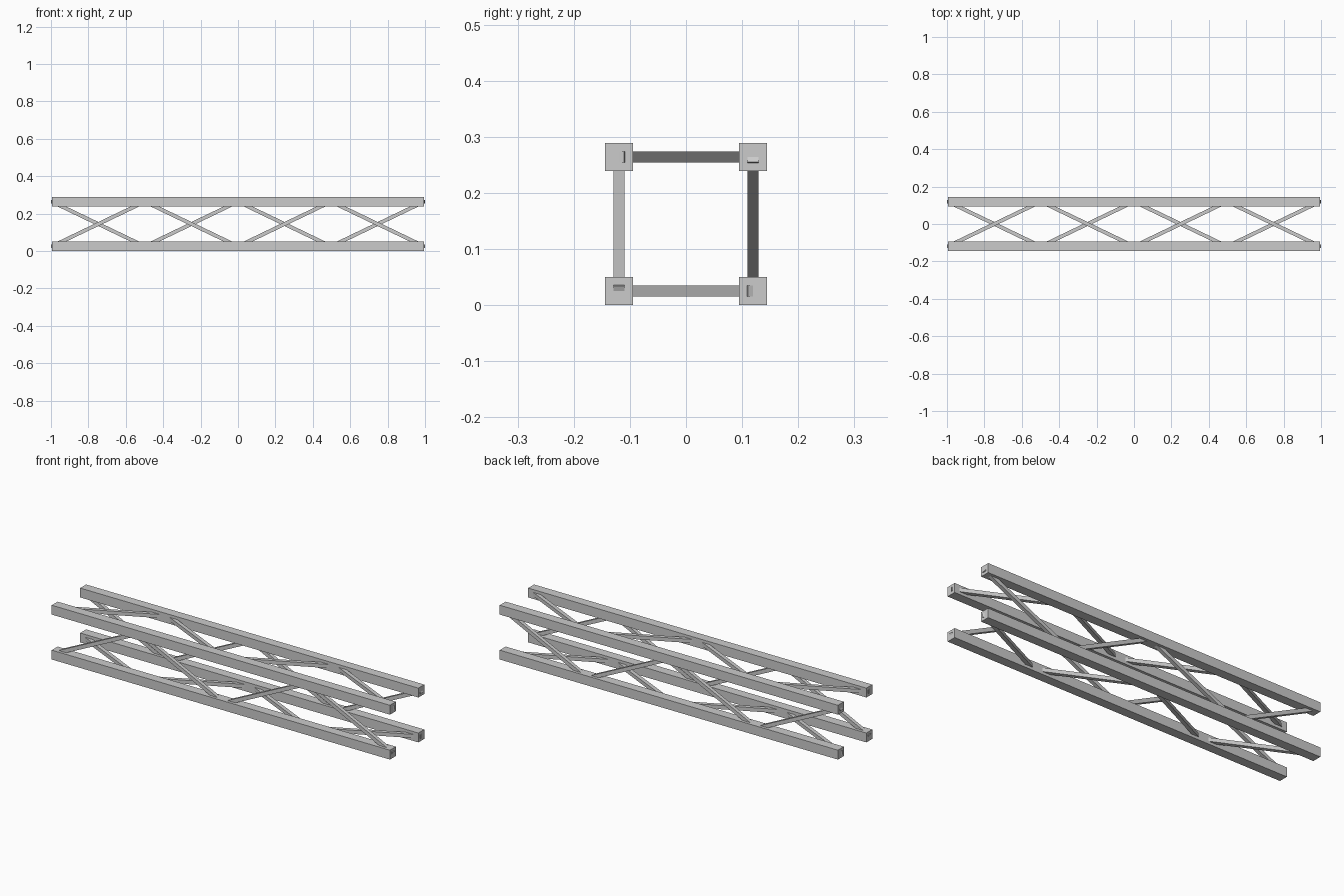
import bpy
import math
from mathutils import Vector, Matrix

if "Cube" in bpy.data.objects:
    bpy.data.objects.remove(bpy.data.objects["Cube"])

HALF_LEN = 0.9957   # half chord length; brace corners reach x = +-1
HALF_GAP = 0.1195   # half spacing between chord centres
CHORD = 0.0498
BRACE = 0.0199
MID_Z = HALF_GAP + CHORD / 2
BAYS = 4


def bar(name, a, b, size, roll):
    """Square bar from a to b, its cross-section aligned to the side at angle roll."""
    along = (b - a).normalized()
    out = Matrix.Rotation(roll, 3, 'X') @ Vector((0, -1, 0))
    side = out.cross(along)
    rot = Matrix((along, side, along.cross(side))).transposed().to_4x4()
    bpy.ops.mesh.primitive_cube_add(size=1)
    ob = bpy.context.object
    ob.name = name
    ob.data.transform(Matrix.Diagonal(((b - a).length, size, size, 1)))
    ob.matrix_world = Matrix.Translation((a + b) / 2) @ rot
    return ob


# Each side is the front side turned a quarter turn about the length axis
for k, side_name in enumerate(("front", "bottom", "back", "top")):
    roll = k * math.pi / 2
    turn = Matrix.Rotation(roll, 3, 'X')
    lift = Vector((0, 0, MID_Z))

    def point(x, z):
        return turn @ Vector((x, -HALF_GAP, z)) + lift

    # Corner chord
    bar(f"{side_name}_chord", point(-HALF_LEN, -HALF_GAP),
        point(HALF_LEN, -HALF_GAP), CHORD, roll)

    # Zigzag braces, starting and ending on the same chord
    step = 2 * HALF_LEN / BAYS
    for i in range(BAYS):
        x = -HALF_LEN + i * step
        z = -HALF_GAP if i % 2 == 0 else HALF_GAP
        bar(f"{side_name}_brace_{i + 1}", point(x, z), point(x + step, -z), BRACE, roll)
